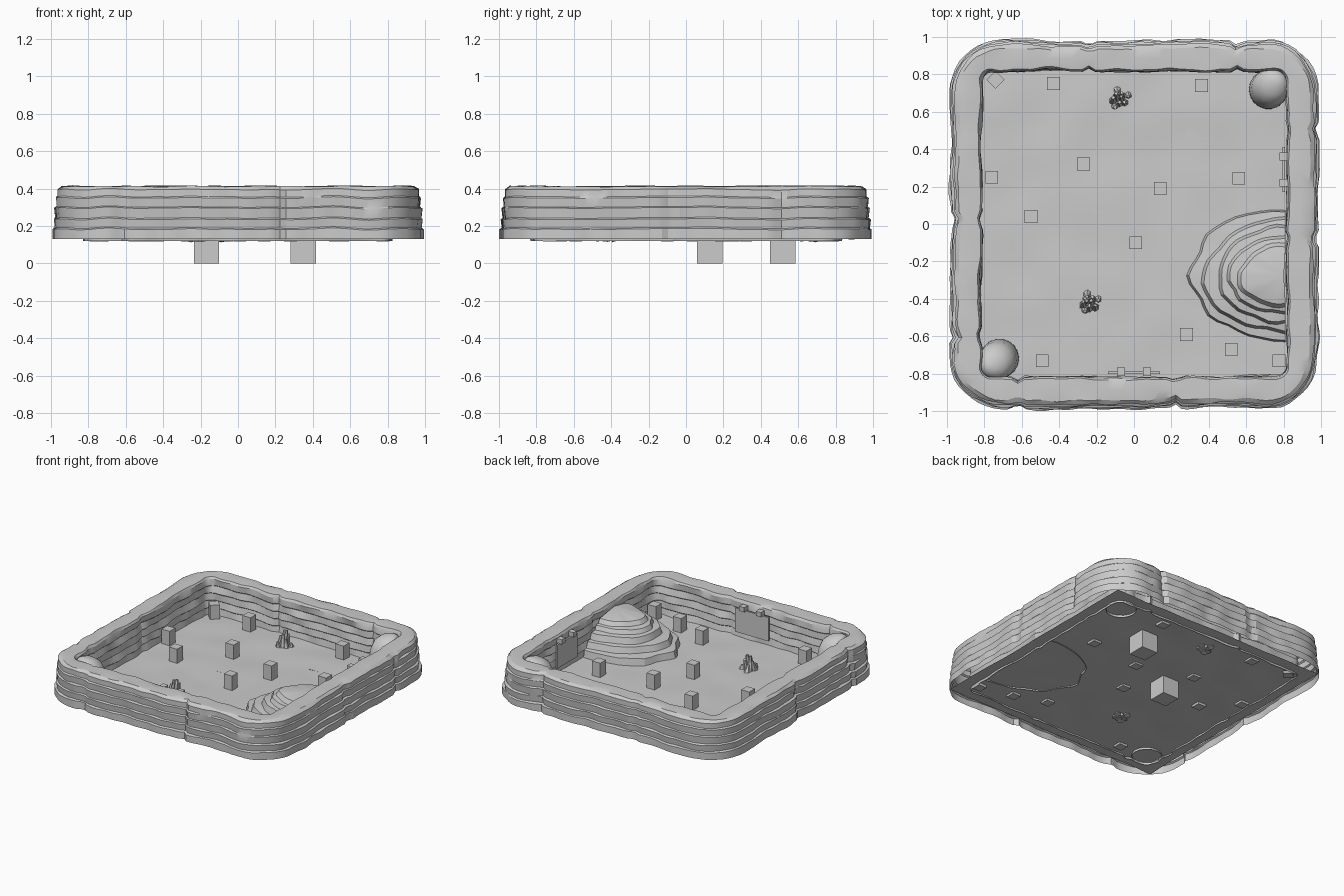
import bpy, bmesh, math, random
from mathutils import Vector, Matrix, noise

random.seed(4)
if "Cube" in bpy.data.objects:
    bpy.data.objects.remove(bpy.data.objects["Cube"])

stone = bpy.data.materials.new("stone grey")
stone.use_nodes = True
stone.diffuse_color = (0.6, 0.6, 0.6, 1)
stone.node_tree.nodes["Principled BSDF"].inputs["Base Color"].default_value = (0.6, 0.6, 0.6, 1)


def finish(name, bm, smooth=None):
    mesh = bpy.data.meshes.new(name)
    bm.to_mesh(mesh)
    bm.free()
    mesh.materials.append(stone)
    ob = bpy.data.objects.new(name, mesh)
    bpy.context.collection.objects.link(ob)
    if smooth:
        bpy.ops.object.select_all(action='DESELECT')
        ob.select_set(True)
        bpy.context.view_layer.objects.active = ob
        bpy.ops.object.shade_smooth_by_angle(angle=math.radians(smooth))
    return ob


def box(name, centre, size, turn=0):
    bm = bmesh.new()
    m = Matrix.Translation(centre) @ Matrix.Rotation(turn, 4, 'Z') @ Matrix.Diagonal((*size, 1))
    bmesh.ops.create_cube(bm, size=1, matrix=m)
    return finish(name, bm)


def skin(bm, rings, closed=True):
    """Join rows of points with quads."""
    rows = [[bm.verts.new(p) for p in ring] for ring in rings]
    n = len(rows[0])
    for a, b in zip(rows, rows[1:]):
        for i in range(n if closed else n - 1):
            j = (i + 1) % n
            bm.faces.new((a[i], a[j], b[j], b[i]))
    return rows


def wobble(p, scale, seed=0):
    return noise.noise(Vector(p) * scale + Vector((seed, seed * 2, 7)))


# Rounded square path: front, right, back, left; point, normal, side, distance along side
def path(half, radius, straight=44, corner=10):
    out = []
    for side in range(4):
        rot = Matrix.Rotation(side * math.pi / 2, 3, 'Z')
        flat = half - radius
        for i in range(straight):
            u = -flat + 2 * flat * i / straight
            out.append((rot @ Vector((u, -half, 0)), rot @ Vector((0, -1, 0)), side, u))
        for i in range(corner):
            a = -math.pi / 2 + math.pi / 2 * i / corner
            n = Vector((math.cos(a), math.sin(a), 0))
            out.append((rot @ (Vector((flat, -flat, 0)) + n * radius), rot @ n, side, 9))
    return out


# Cracks in each side, measured along the side
cracks = [(-0.62, 0.22), (-0.08, 0.5), (0.24, -0.55), (-0.02, 0.6)]


def crack(side, u):
    return max(max(0, 1 - abs(u - c) / 0.035) for c in cracks[side])


# Layered rock wall: outer strata, rounded top, inner strata
outer_profile = [(0.13, 0.012), (0.183, 0.012), (0.19, 0.0), (0.236, 0.006), (0.243, -0.005),
                 (0.296, 0.001), (0.302, -0.010), (0.35, -0.005), (0.357, -0.014),
                 (0.395, -0.014), (0.411, -0.035)]
inner_profile = [(0.411, -0.010), (0.395, 0.0), (0.35, 0.002), (0.343, -0.006), (0.296, 0.002),
                 (0.289, -0.006), (0.24, 0.003), (0.233, -0.006), (0.185, 0.005),
                 (0.178, -0.004), (0.12, 0.006)]


def wall_ring(points, z, off, depth, sign, seed):
    ring = []
    for p, n, side, u in points:
        w = wobble(p, 9, seed) * 0.012 + wobble(p, 3.5, 3) * 0.014
        cut = crack(side, u) * depth
        up = wobble(p, 5, 1) * 0.011 if 0.14 < z < 0.4 else 0
        q = p + n * (off * sign + w * sign - cut * sign)
        ring.append((q.x, q.y, z + up + (wobble(p, 6, 5) * 0.006 if z > 0.4 else 0)))
    return ring


outer, inner, middle = path(0.972, 0.27), path(0.818, 0.06), path(0.885, 0.15)
rings = [wall_ring(outer, z, o, 0.025, 1, k // 2) for k, (z, o) in enumerate(outer_profile)]
rings.append([(p.x, p.y, 0.414 + wobble(p, 5, 2) * 0.006) for p, n, s, u in middle])
rings += [wall_ring(inner, z, o, 0.02, -1, 10 + k // 2) for k, (z, o) in enumerate(inner_profile)]
bm = bmesh.new()
skin(bm, rings)
bmesh.ops.recalc_face_normals(bm, faces=bm.faces)
finish("rock_wall", bm, 25)

# Gently uneven sand floor
bm = bmesh.new()
bmesh.ops.create_grid(bm, x_segments=36, y_segments=36, size=0.9)
for v in bm.verts:
    v.co.z = 0.134 + wobble(v.co, 4) * 0.008
finish("floor", bm, 40)

# Terraced hill against the right wall: radius across, radius along, height
steps = [(0.52, 0.35, 0.125), (0.505, 0.34, 0.185), (0.43, 0.31, 0.19), (0.415, 0.295, 0.235),
         (0.36, 0.265, 0.24), (0.345, 0.25, 0.285), (0.31, 0.215, 0.29), (0.295, 0.20, 0.32),
         (0.26, 0.17, 0.325), (0.24, 0.15, 0.355)]
bm = bmesh.new()
rings = []
for k, (rx, ry, z) in enumerate(steps):
    ring = []
    for i in range(25):
        a = math.pi / 2 + math.pi * i / 24
        d = Vector((math.cos(a), math.sin(a), 0))
        s = 1 + 0.10 * wobble(d, 2.6, k // 2)
        ring.append((0.81 + d.x * rx * s, -0.275 + d.y * ry * s, z + wobble(d, 3, 4) * 0.006))
    rings.append(ring)
rows = skin(bm, rings, closed=False)
peak = bm.verts.new((0.80, -0.28, 0.39))
for a, b in zip(rows[-1], rows[-1][1:]):
    bm.faces.new((a, b, peak))
bmesh.ops.recalc_face_normals(bm, faces=bm.faces)
finish("terraced_hill", bm, 20)

# Leaning boulders in two opposite corners
for name, sign in (("back_left_boulder", 1), ("front_right_boulder", -1)):
    bm = bmesh.new()
    rings = []
    for r, c, z in ((0.105, 0.718, 0.12), (0.105, 0.72, 0.22), (0.10, 0.728, 0.31),
                    (0.09, 0.74, 0.365), (0.06, 0.75, 0.395), (0.02, 0.76, 0.41)):
        rings.append([(sign * (c + r * math.cos(i * math.pi / 9)),
                       sign * (c + r * math.sin(i * math.pi / 9)), z) for i in range(18)])
    rows = skin(bm, rings)
    bm.faces.new(rows[-1])
    bmesh.ops.recalc_face_normals(bm, faces=bm.faces)
    finish(name, bm, 35)

# Standing blocks
blocks = [(-0.43, 0.75), (0.36, 0.74), (-0.76, 0.25), (-0.27, 0.32), (0.14, 0.19), (0.56, 0.245),
          (-0.55, 0.04), (0.01, -0.10), (0.28, -0.59), (0.52, -0.67), (-0.49, -0.73), (0.775, -0.73)]
for i, (x, y) in enumerate(blocks):
    box(f"block_{i + 1}", (x, y, 0.18), (0.068, 0.068, 0.125))
box("turned_block", (-0.74, 0.77, 0.18), (0.068, 0.068, 0.125), math.pi / 4)

# Large cubes under the floor
box("under_cube_right", (-0.168, 0.127, 0.068), (0.135, 0.135, 0.136))
box("under_cube_left", (0.348, 0.517, 0.068), (0.135, 0.135, 0.136))

# Wall boards, each with two clamps
box("front_board", (0, -0.795, 0.27), (0.28, 0.014, 0.18))
box("side_board", (0.80, 0.29, 0.27), (0.014, 0.24, 0.18))
for i, s in enumerate((-0.07, 0.07)):
    box(f"front_clamp_{i + 1}", (s, -0.79, 0.375), (0.042, 0.045, 0.035))
    box(f"side_clamp_{i + 1}", (0.80, 0.29 + s, 0.375), (0.045, 0.042, 0.035))

# Small craggy spires with loose stones
for name, x, y in (("back_spire", -0.08, 0.67), ("front_spire", -0.24, -0.42)):
    bm = bmesh.new()
    for i in range(9):
        a, d = i * 2.4, 0.012 + 0.005 * i
        h = 0.13 - 0.011 * i
        at = Vector((x + d * math.cos(a), y + d * math.sin(a), 0.12 + h / 2))
        tilt = Matrix.Rotation(random.uniform(-0.3, 0.3), 4, 'X')
        bmesh.ops.create_cone(bm, cap_ends=True, segments=6, radius1=0.024, radius2=0.009,
                              depth=h, matrix=Matrix.Translation(at) @ tilt)
    for v in bm.verts:
        v.co += noise.noise_vector(v.co * 40) * 0.006
    finish(name, bm)
